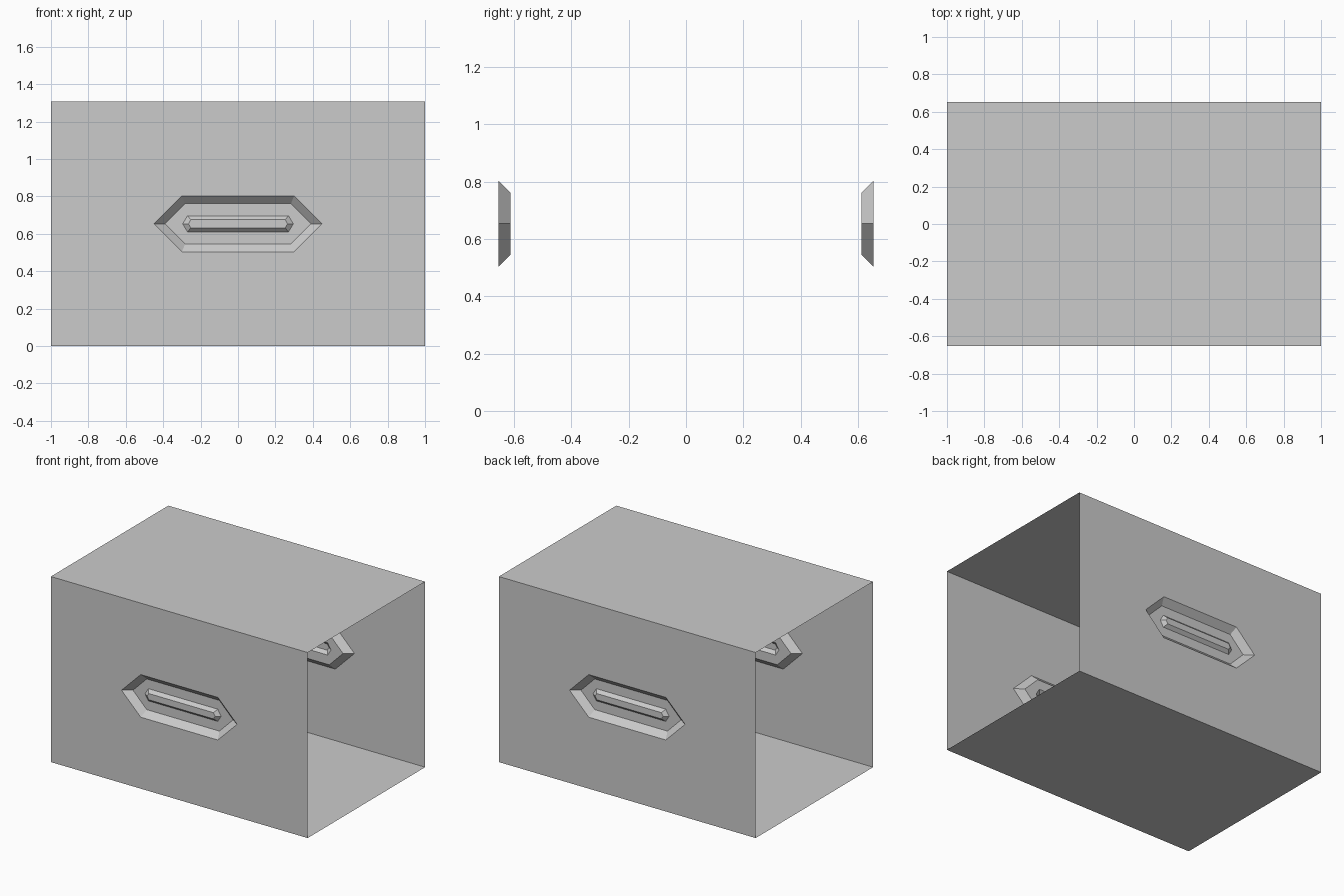
import bpy

if "Cube" in bpy.data.objects:
    bpy.data.objects.remove(bpy.data.objects["Cube"])

LENGTH, WALL, TOP = 1.0, 0.653, 1.306
MID = TOP / 2
DEPTH = 0.042   # depth of the hexagonal pocket
RISE = 0.022    # height of the grip bar above the pocket floor


def hexagon(tip, shoulder, half, y):
    """Elongated hexagon, counter-clockwise seen from the front (-y)."""
    return [(tip, y, MID), (shoulder, y, MID + half), (-shoulder, y, MID + half),
            (-tip, y, MID), (-shoulder, y, MID - half), (shoulder, y, MID - half)]


def add_part(name, verts, faces, mirrored=False):
    mesh = bpy.data.meshes.new(name)
    mesh.from_pydata(verts, [], faces)
    mesh.update()
    obj = bpy.data.objects.new(name, mesh)
    bpy.context.collection.objects.link(obj)
    if mirrored:
        mod = obj.modifiers.new("both_sides", 'MIRROR')
        mod.use_axis = (False, True, False)
    return obj


def bridge():
    """Faces joining an outer hexagon (0-5) to an inner one (6-11)."""
    return [(i, (i + 1) % 6, (i + 1) % 6 + 6, i + 6) for i in range(6)]


rim = hexagon(0.45, 0.30, 0.15, -WALL)
floor = hexagon(0.39, 0.283, 0.108, DEPTH - WALL)
bar_base = hexagon(0.296, 0.27, 0.043, DEPTH - WALL)
bar_top = hexagon(0.265, 0.252, 0.022, DEPTH - WALL - RISE)

# Flat side walls with a hexagonal opening
corners = [(x, -WALL, z) for x, z in
           ((LENGTH, TOP), (-LENGTH, TOP), (-LENGTH, 0), (LENGTH, 0))]
add_part("side_wall", rim + corners,
         [(6, 7, 2, 1), (7, 8, 4, 3, 2), (8, 9, 5, 4), (9, 6, 1, 0, 5)], True)

# Bevelled pocket sides, pocket floor and raised grip bar
add_part("pocket_bevel", rim + floor, bridge(), True)
add_part("pocket_floor", floor + bar_base, bridge(), True)
add_part("grip_bar", bar_base + bar_top,
         bridge() + [tuple(range(6, 12))], True)

# Top and bottom panels; both x ends stay open
for name, z, order in (("top_panel", TOP, (0, 1, 2, 3)),
                       ("bottom_panel", 0, (3, 2, 1, 0))):
    add_part(name, [(-LENGTH, -WALL, z), (LENGTH, -WALL, z),
                    (LENGTH, WALL, z), (-LENGTH, WALL, z)], [order])

# Point all wall-facing faces outward towards -y before mirroring
for obj in bpy.data.objects:
    if obj.modifiers:
        for poly in obj.data.polygons:
            if poly.normal.y > 0:
                poly.flip()
        obj.data.update()
